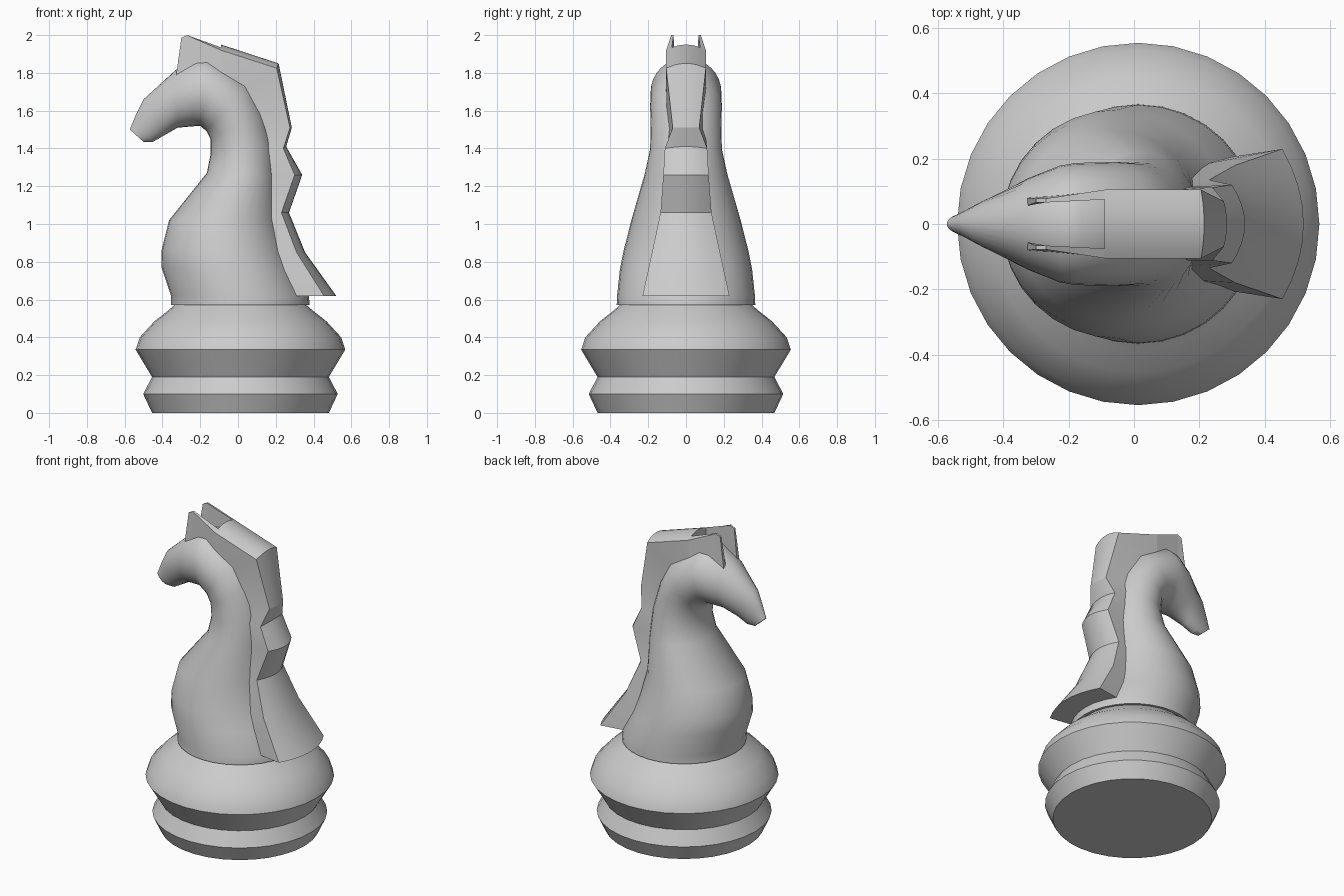
import bpy, bmesh
from math import sin, cos, pi, radians

if "Cube" in bpy.data.objects:
    bpy.data.objects.remove(bpy.data.objects["Cube"])


def make(name, rings, angle=35, mirror=False):
    """Loft closed rings of equal length, cap both ends."""
    bm = bmesh.new()
    vs = [[bm.verts.new(p) for p in r] for r in rings]
    n = len(rings[0])
    for a, b in zip(vs, vs[1:]):
        for i in range(n):
            j = (i + 1) % n
            bm.faces.new((a[i], a[j], b[j], b[i]))
    bm.faces.new(vs[0])
    bm.faces.new(vs[-1])
    bmesh.ops.recalc_face_normals(bm, faces=bm.faces)
    me = bpy.data.meshes.new(name)
    bm.to_mesh(me)
    bm.free()
    ob = bpy.data.objects.new(name, me)
    bpy.context.collection.objects.link(ob)
    bpy.context.view_layer.objects.active = ob
    ob.select_set(True)
    if angle:
        bpy.ops.object.shade_smooth_by_angle(angle=radians(angle))
    ob.select_set(False)
    if mirror:
        ob.modifiers.new("mirror", 'MIRROR').use_axis = (False, True, False)
    return ob


def section(front, back, hw, n=32):
    """Ellipse spanning front to back in xz, with half width hw in y."""
    (fx, fz), (bx, bz) = front, back
    ring = []
    for i in range(n):
        a = 2 * pi * i / n
        t = (1 + cos(a)) / 2
        ring.append((fx + (bx - fx) * t, hw * sin(a), fz + (bz - fz) * t))
    return ring


# Turned base
CX = 0.013
base = [(.468, 0), (.515, .1), (.468, .19), (.555, .335), (.533, .4),
        (.455, .485), (.385, .54), (.345, .575)]
make("base", [section((CX - r, z), (CX + r, z), r) for r, z in base])

# Neck and head: front/underside point, back/top point, half width
neck = [
    ((-.355, .57), (.38, .57), .367),
    ((-.355, .62), (.375, .62), .365),
    ((-.405, .77), (.3, .75), .35),
    ((-.405, .86), (.26, .86), .33),
    ((-.365, 1.02), (.215, 1.03), .288),
    ((-.165, 1.27), (.205, 1.25), .22),
    ((-.145, 1.37), (.19, 1.42), .19),
    ((-.145, 1.45), (.135, 1.6), .187),
    ((-.165, 1.49), (.055, 1.75), .19),
    ((-.2, 1.52), (-.16, 1.88), .187),
    ((-.24, 1.517), (-.22, 1.875), .178),
    ((-.32, 1.51), (-.33, 1.815), .14),
    ((-.39, 1.47), (-.5, 1.66), .075),
    ((-.45, 1.435), (-.54, 1.58), .048),
    ((-.5, 1.435), (-.573, 1.5), .027),
]
make("neck_and_head", [section(*s) for s in neck], 50)

# Mane: inner edge, side edge (each x, z, half width), centre line (x, z)
mane = [
    ((.2, .62, .19), (.455, .62, .23), (.52, .62)),
    ((.15, .85, .17), (.31, .85, .18), (.355, .85)),
    ((.1, 1.06, .13), (.23, 1.06, .135), (.27, 1.06)),
    ((.1, 1.22, .11), (.3, 1.26, .12), (.34, 1.26)),
    ((.08, 1.4, .11), (.24, 1.4, .112), (.255, 1.41)),
    ((.05, 1.5, .1), (.275, 1.51, .07), (.285, 1.51)),
    ((-.05, 1.65, .105), (.205, 1.825, .105), (.215, 1.85)),
    ((-.09, 1.75, .105), (-.09, 1.92, .105), (-.09, 1.95)),
]
rings = []
for (ix, iz, ih), (sx, sz, sh), (cx, cz) in mane:
    ring = [(ix, -ih, iz)]
    for k in range(9):
        t = k / 4 - 1
        f = 1 - t * t
        ring.append((sx + (cx - sx) * f, sh * t, sz + (cz - sz) * f))
    ring.append((ix, ih, iz))
    rings.append(ring)
make("mane", rings, 22)

# Ears continuing forward from the mane
make("ears", [
    [(-.09, .105, 1.75), (-.09, .105, 1.92), (-.09, .075, 1.935), (-.09, .075, 1.75)],
    [(-.27, .085, 1.78), (-.27, .078, 2.0), (-.27, .066, 2.0), (-.27, .066, 1.78)],
    [(-.327, .08, 1.79), (-.3, .078, 1.985), (-.3, .066, 1.985), (-.327, .056, 1.79)],
], 0, mirror=True)
